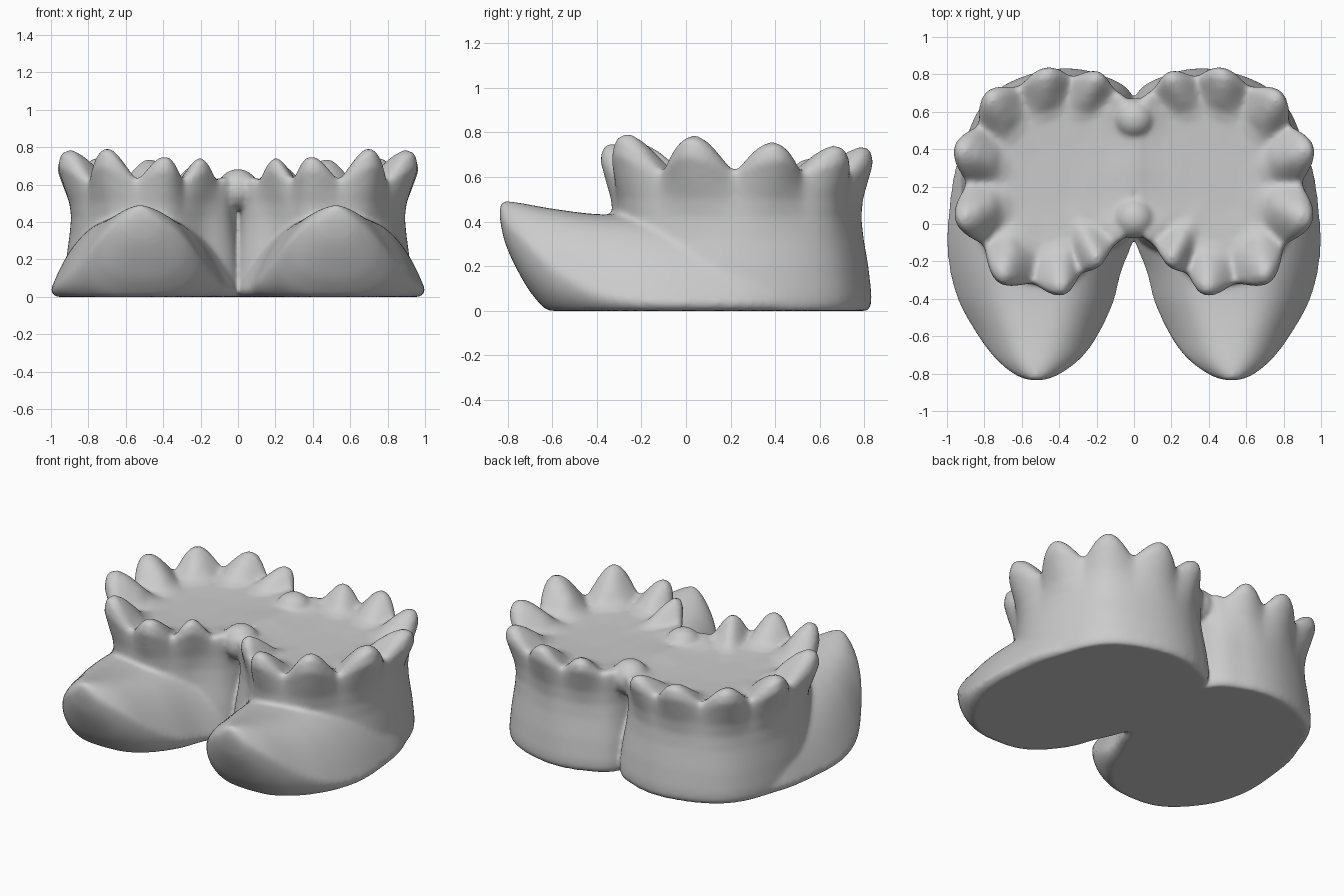
import bpy, bmesh, math
from mathutils import Vector, Matrix

if "Cube" in bpy.data.objects:
    bpy.data.objects.remove(bpy.data.objects["Cube"])


def spline(pts, t, closed):
    # Catmull-Rom interpolation of tuples at parameter t
    n = len(pts)
    i = math.floor(t)
    f = t - i
    get = lambda k: Vector(pts[k % n] if closed else pts[min(max(k, 0), n - 1)])
    a, b, c, d = (get(i + k) for k in (-1, 0, 1, 2))
    return 0.5 * (2 * b + (c - a) * f + (2 * a - 5 * b + 4 * c - d) * f * f
                  + (3 * b - a - 3 * c + d) * f ** 3)


def loft(bm, rings):
    # closed skin through rings of equal length, capped at both ends
    vs = [[bm.verts.new(p) for p in r] for r in rings]
    n = len(vs[0])
    for a, b in zip(vs, vs[1:]):
        for i in range(n):
            j = (i + 1) % n
            bm.faces.new((a[i], a[j], b[j], b[i]))
    for end in (vs[0], vs[-1]):
        m = bm.verts.new(sum((v.co for v in end), Vector()) / n)
        for i in range(n):
            bm.faces.new((end[i], end[(i + 1) % n], m))


bm = bmesh.new()

# Foot with turned-up toe: y, left x, right x, widest z, bottom z, ridge z
foot = [(-.835, .48, .56, .44, .41, .485), (-.81, .41, .63, .40, .30, .492),
        (-.75, .32, .71, .34, .17, .485), (-.68, .25, .775, .27, .06, .472),
        (-.58, .185, .845, .18, -.03, .455), (-.42, .11, .935, .09, -.06, .435),
        (-.25, .065, .985, .05, -.06, .43), (-.08, .0, 1.0, .04, -.06, .42),
        (.12, -.03, .985, .04, -.06, .41), (.30, -.03, .955, .04, -.06, .40),
        (.48, .03, .885, .04, -.06, .38)]
rings = []
for k in range((len(foot) - 1) * 4 + 1):
    y, xl, xr, zs, zb, h = spline(foot, k / 4, False)
    power = min(1.8 + k * .07, 3.2)
    ring = []
    for i in range(64):
        a = 2 * math.pi * i / 64
        c, s = math.cos(a), math.sin(a)
        u = math.copysign(abs(c) ** (.8 if s < 0 else 1), c)
        x = .525 + u * ((xr - .525) if u > 0 else (.525 - xl))
        z = zs + (h - zs) * (1 - abs(c) ** power) if s >= 0 else zs - (zs - zb) * abs(s) ** .9
        ring.append((x, y, max(z, 0)))
    rings.append(ring)
loft(bm, rings)

# Ankle with petal collar: x, y of wall behind each petal, tip height
petals = [(.02, .59, .62), (.205, .755, .71), (.47, .775, .73), (.745, .65, .735),
          (.875, .38, .75), (.87, .05, .78), (.69, -.25, .79), (.39, -.32, .745),
          (.20, -.17, .735), (.02, .02, .62)]
reach = [.0, .06, .06, .07, .09, .09, .07, .06, .05, .0]
centre = Vector((.45, .23))
# scale, outward offset, petal push, base z, petal lift
profile = [(1.06, 0, 0, 0, 0), (1.085, 0, 0, .03, 0), (1.085, 0, 0, .08, 0),
           (1.06, 0, 0, .2, 0), (1.02, 0, 0, .33, 0), (1, 0, .07, .42, 0),
           (1, 0, .25, .5, .02), (1, .005, .55, .56, .15), (1, .005, 1, .605, .55),
           (1, -.005, .95, .625, .87), (1, -.03, .65, .625, 1), (1, -.07, .3, .615, .85),
           (1, -.12, 0, .608, .5), (1, -.17, 0, .602, .18), (1, -.23, 0, .6, .02),
           (.3, 0, 0, .595, 0)]
N = len(petals) * 16
rings = []
for sc, off, push, z0, lift in profile:
    ring = []
    for i in range(N):
        t = i / 16
        p = spline(petals, t, True)
        r = spline([(v, 0, 0) for v in reach], t, True).x
        bump = abs(math.cos(math.pi * t)) ** 1.3
        d = p.xy - centre
        q = centre + d * sc + d.normalized() * (off + push * r * bump)
        ring.append((q.x, q.y, z0 + lift * bump * (p.z - .615)))
    rings.append(ring)
loft(bm, rings)

# Rounded petals shared by both boots on the centre line
for y in (.565, .03):
    bmesh.ops.create_uvsphere(bm, u_segments=24, v_segments=16, radius=.11,
                              matrix=Matrix.Translation((0, y, .575)))

bmesh.ops.recalc_face_normals(bm, faces=bm.faces)
mesh = bpy.data.meshes.new("booties")
bm.to_mesh(mesh)
bm.free()
boots = bpy.data.objects.new("booties", mesh)
bpy.context.collection.objects.link(boots)

# Mirror to a pair, fuse into one skin and soften
m = boots.modifiers.new("pair", 'MIRROR')
m.use_mirror_merge = False
m = boots.modifiers.new("fuse", 'REMESH')
m.mode = 'VOXEL'
m.voxel_size = .014
m.use_smooth_shade = True
m = boots.modifiers.new("soften", 'SMOOTH')
m.factor = .5
m.iterations = 10
